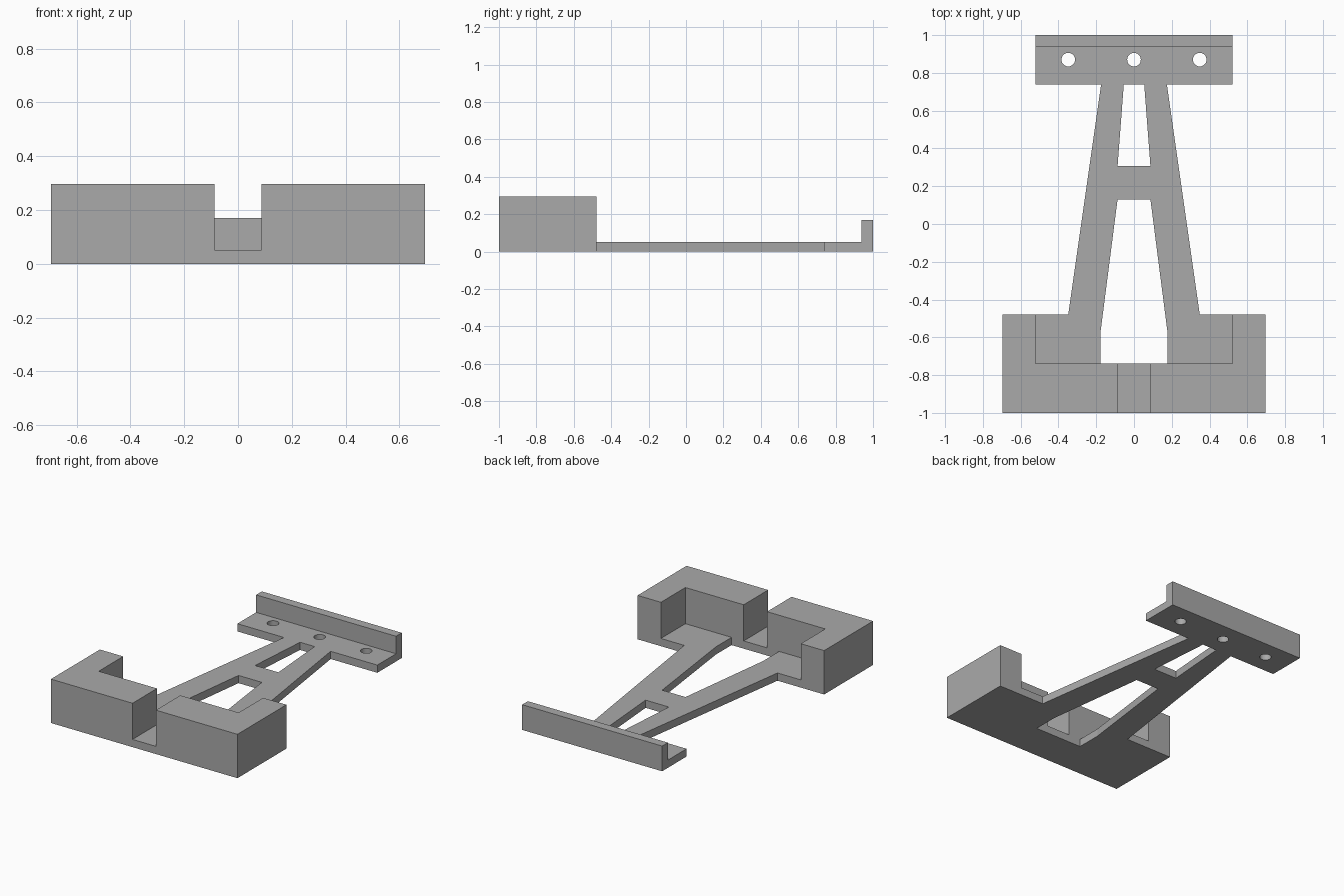
import bpy, bmesh, math

cube = bpy.data.objects.get("Cube")
if cube:
    bpy.data.objects.remove(cube, do_unlink=True)

FLOOR = 0.052    # thickness of the flat frame
WALL = 0.296     # height of the front housing
LIP = 0.17       # height of the rear lip

grey = bpy.data.materials.new("plain_grey")
grey.use_nodes = True
colour = (0.4, 0.4, 0.4, 1)
grey.diffuse_color = colour
grey.node_tree.nodes["Principled BSDF"].inputs["Base Color"].default_value = colour


def mirrored(half):
    """Close a right-hand half outline with its reflection in x."""
    return half + [(-x, y) for x, y in reversed(half)]


def circle(cx, cy, r, n=32):
    return [(cx + r * math.cos(math.tau * i / n), cy + r * math.sin(math.tau * i / n))
            for i in range(n)]


def slab(name, loops, height):
    """Fill an outline (further loops are holes) and extrude it up from the ground."""
    bm = bmesh.new()
    edges = []
    for loop in loops:
        vs = [bm.verts.new((x, y, 0)) for x, y in loop]
        edges += [bm.edges.new((a, b)) for a, b in zip(vs, vs[1:] + vs[:1])]
    bmesh.ops.triangle_fill(bm, edges=edges, use_beauty=True)
    top = bmesh.ops.extrude_face_region(bm, geom=bm.faces[:], use_keep_orig=True)["geom"]
    bmesh.ops.translate(bm, vec=(0, 0, height),
                        verts=[v for v in top if isinstance(v, bmesh.types.BMVert)])
    bmesh.ops.recalc_face_normals(bm, faces=bm.faces[:])
    mesh = bpy.data.meshes.new(name)
    bm.to_mesh(mesh)
    bm.free()
    mesh.materials.append(grey)
    ob = bpy.data.objects.new(name, mesh)
    bpy.context.collection.objects.link(ob)
    return ob


# Flat frame: front base, two tapering arms, crossbar and rear mounting plate
outline = mirrored([(0.696, -1), (0.696, -0.478), (0.348, -0.478),
                    (0.174, 0.739), (0.522, 0.739), (0.522, 1)])
large_opening = mirrored([(0.177, -0.739), (0.177, -0.57), (0.087, 0.13)])
small_opening = mirrored([(0.087, 0.306), (0.054, 0.739)])
screw_holes = [circle(x, 0.87, 0.036) for x in (-0.348, 0, 0.348)]
frame = slab("bracket_frame", [outline, large_opening, small_opening] + screw_holes, FLOOR)

# Raised L-shaped housing walls, one each side of the slot, and the rear lip
corner = [(0.087, -1), (0.696, -1), (0.696, -0.478),
          (0.522, -0.478), (0.522, -0.739), (0.087, -0.739)]
parts = [slab("left_housing_wall", [corner], WALL),
         slab("right_housing_wall", [[(-x, y) for x, y in corner]], WALL),
         slab("rear_lip", [mirrored([(0.522, 0.939), (0.522, 1)])], LIP)]

# Fuse everything into one solid
for part in parts:
    union = frame.modifiers.new("join_" + part.name, 'BOOLEAN')
    union.operation = 'UNION'
    union.solver = 'EXACT'
    union.object = part
depsgraph = bpy.context.evaluated_depsgraph_get()
solid = bpy.data.meshes.new_from_object(frame.evaluated_get(depsgraph))
frame.modifiers.clear()
frame.data = solid
for part in parts:
    bpy.data.objects.remove(part, do_unlink=True)

# Clear the flat seams left by the union
bm = bmesh.new()
bm.from_mesh(solid)
bmesh.ops.remove_doubles(bm, verts=bm.verts[:], dist=0.0001)
bmesh.ops.dissolve_limit(bm, angle_limit=0.01, verts=bm.verts[:], edges=bm.edges[:])
bmesh.ops.triangulate(bm, faces=[f for f in bm.faces if len(f.verts) > 4])
bm.to_mesh(solid)
bm.free()
